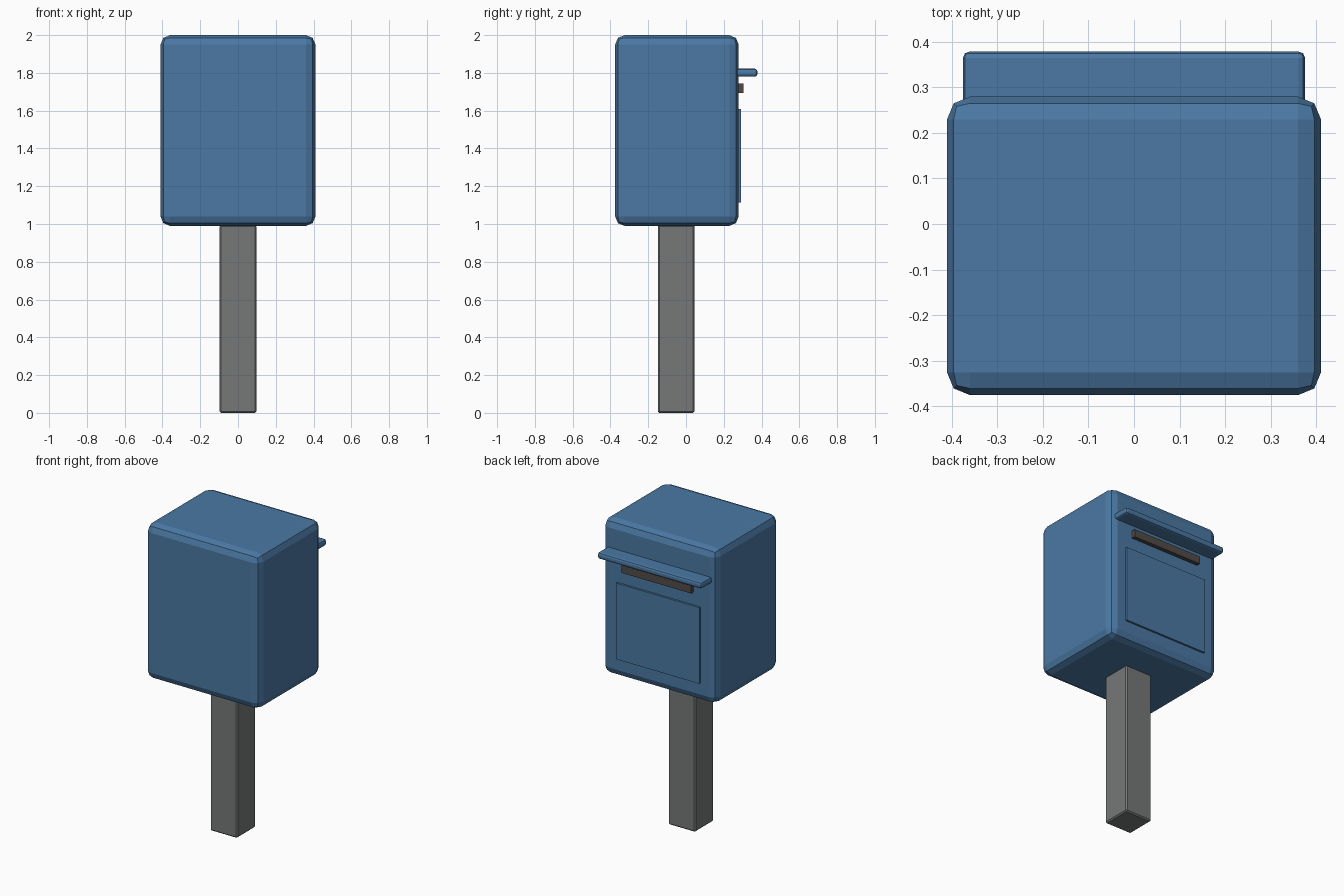
import bpy, bmesh
from mathutils import Vector

if "Cube" in bpy.data.objects:
    bpy.data.objects.remove(bpy.data.objects["Cube"])


def material(name, rgb):
    m = bpy.data.materials.new(name)
    m.diffuse_color = (*rgb, 1)
    m.use_nodes = True
    m.node_tree.nodes["Principled BSDF"].inputs["Base Color"].default_value = m.diffuse_color
    return m


def block(name, lo, hi, mat, bevel=0, segments=2):
    """Axis-aligned box from corner lo to corner hi, with optionally rounded edges."""
    lo, hi = Vector(lo), Vector(hi)
    bm = bmesh.new()
    bmesh.ops.create_cube(bm, size=1)
    bmesh.ops.scale(bm, vec=hi - lo, verts=bm.verts)
    mesh = bpy.data.meshes.new(name)
    bm.to_mesh(mesh)
    bm.free()
    mesh.materials.append(mat)
    ob = bpy.data.objects.new(name, mesh)
    ob.location = (lo + hi) / 2
    bpy.context.collection.objects.link(ob)
    if bevel:
        mod = ob.modifiers.new("Bevel", 'BEVEL')
        mod.width = bevel
        mod.segments = segments
    return ob


blue = material("blue_paint", (0.07, 0.19, 0.37))
steel = material("post_grey", (0.18, 0.19, 0.19))
dark = material("slot_dark", (0.08, 0.07, 0.065))

# Post and main box
block("post", (-0.097, -0.149, 0), (0.097, 0.045, 0.995), steel, 0.008, 1)
block("box_body", (-0.41, -0.375, 0.99), (0.41, 0.279, 2.0), blue, 0.05)

# Back face: rain hood, letter slot and door panel
block("rain_hood", (-0.375, 0.24, 1.78), (0.375, 0.378, 1.822), blue, 0.014)
block("letter_slot", (-0.25, 0.255, 1.694), (0.25, 0.305, 1.744), dark)
block("door_panel", (-0.3, 0.27, 1.115), (0.3, 0.292, 1.61), blue)
